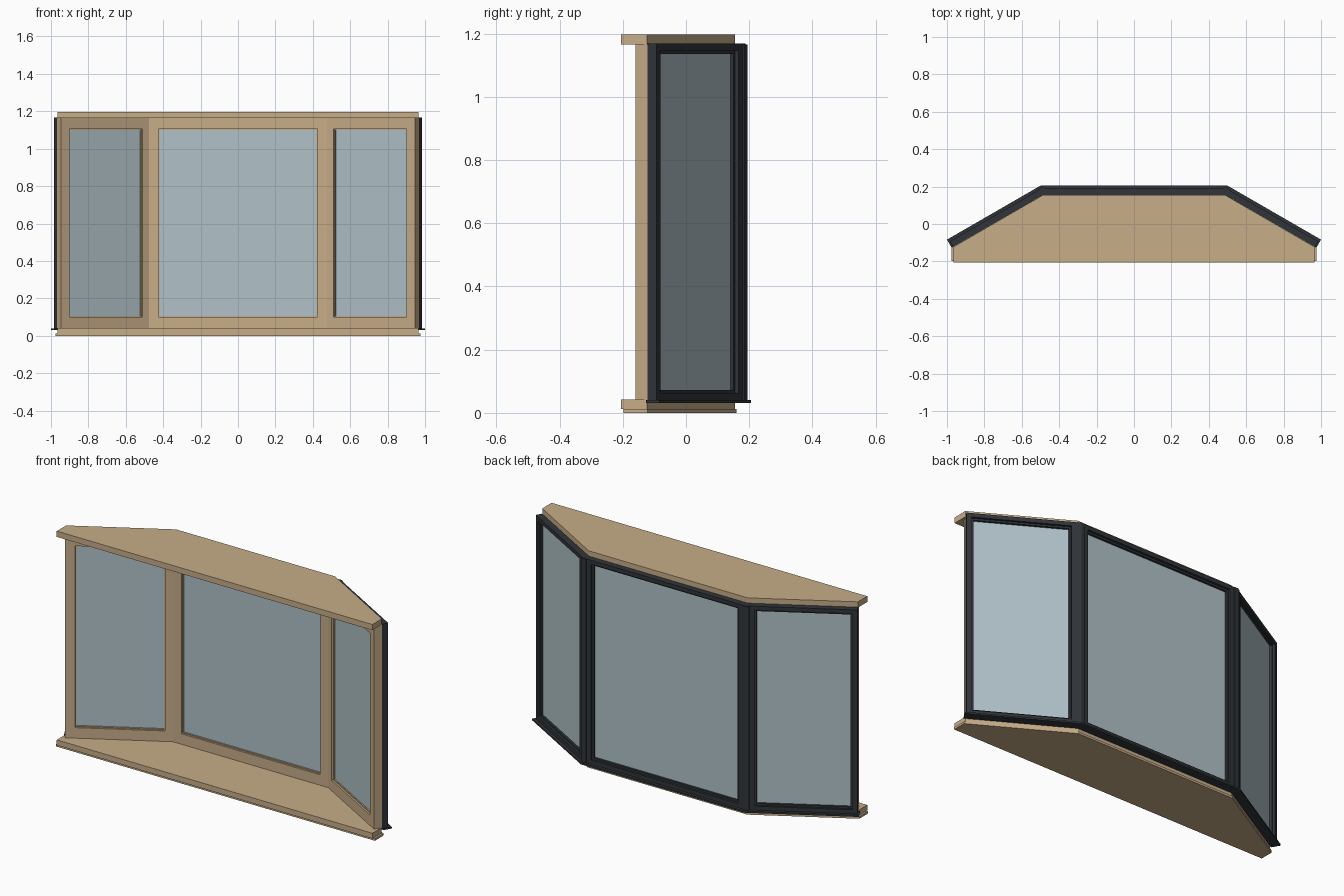
import bpy, bmesh, math
from mathutils import Vector

if "Cube" in bpy.data.objects:
    bpy.data.objects.remove(bpy.data.objects["Cube"])

T15 = math.tan(math.radians(15))
S, C = 0.5, math.cos(math.radians(30))
CX, CY = 0.475, 0.111          # inner corner between centre and side panels
L = 0.543                      # side panel length along its inner face


def material(name, rgb):
    m = bpy.data.materials.new(name)
    m.diffuse_color = (*rgb, 1)
    m.use_nodes = True
    m.node_tree.nodes["Principled BSDF"].inputs["Base Color"].default_value = m.diffuse_color
    return m


WOOD = material("oak", (0.57, 0.42, 0.25))
DARK = material("dark_cladding", (0.03, 0.036, 0.042))
GLASS = material("glass", (0.44, 0.54, 0.58))


def finish(bm, name, mat, mirror=False):
    bmesh.ops.recalc_face_normals(bm, faces=bm.faces)
    me = bpy.data.meshes.new(name)
    bm.to_mesh(me)
    bm.free()
    ob = bpy.data.objects.new(name, me)
    bpy.context.collection.objects.link(ob)
    me.materials.append(mat)
    if mirror:
        ob.modifiers.new("mirror", 'MIRROR')
    return ob


def prism(name, plan, z0, z1, mat, mirror=False):
    bm = bmesh.new()
    lo = [bm.verts.new((x, y, z0)) for x, y in plan]
    hi = [bm.verts.new((x, y, z1)) for x, y in plan]
    bm.faces.new(lo)
    bm.faces.new(hi)
    n = len(plan)
    for i in range(n):
        j = (i + 1) % n
        bm.faces.new((lo[i], lo[j], hi[j], hi[i]))
    return finish(bm, name, mat, mirror)


# Panel coordinates: u along the panel, v outward from the room, z up
def centre(u, v, z):
    return Vector((u, CY + v, z))


def side(u, v, z):
    return Vector((CX + C * u + S * v, CY - S * u + C * v, z))


def ring(name, place, left, right, v0, v1, z0, z1, wl, wr, wz, mat, mirror):
    """Rectangular frame; left/right give the (possibly mitred) outer ends at depth v."""
    bm = bmesh.new()
    loops = []
    for v in (v0, v1):
        a, b = left(v), right(v)
        ia, ib = left(0) + wl, right(0) - wr
        for (p, q, lo, hi) in ((a, b, z0, z1), (ia, ib, z0 + wz, z1 - wz)):
            loops.append([bm.verts.new(place(u, v, z)) for u, z in
                          ((p, lo), (q, lo), (q, hi), (p, hi))])
    of, inf, ob, inb = loops
    for A, B in ((of, inf), (ob, inb), (of, ob), (inf, inb)):
        for i in range(4):
            j = (i + 1) % 4
            bm.faces.new((A[i], A[j], B[j], B[i]))
    return finish(bm, name, mat, mirror)


def pane(name, place, u0, u1, v0, v1, z0, z1, mirror):
    plan = [place(u, v, 0).xy for u, v in ((u0, v0), (u1, v0), (u1, v1), (u0, v1))]
    return prism(name, plan, z0, z1, GLASS, mirror)


panels = (
    ("centre", centre, lambda v: -CX - v * T15, lambda v: CX + v * T15, 0.05, 0.05, False),
    ("side", side, lambda v: -v * T15, lambda v: L, 0.04, 0.05, True),
)
for tag, place, left, right, wl, wr, mir in panels:
    a, b = left(0), right(0)
    # oak inner frame with a small glazing bead
    ring(tag + "_wood_frame", place, left, right, 0, 0.044, 0.04, 1.165, wl, wr, 0.06, WOOD, mir)
    ring(tag + "_glazing_bead", place, lambda v: a + wl, lambda v: b - wr, 0.010, 0.020,
         0.10, 1.105, 0.006, 0.006, 0.006, WOOD, mir)
    # dark outer frame with a stepped inner lip
    ring(tag + "_outer_frame", place, left, right, 0.044, 0.078, 0.04, 1.168,
         0.025, 0.025, 0.022, DARK, mir)
    ring(tag + "_outer_lip", place, lambda v: a + 0.025, lambda v: b - 0.025, 0.044, 0.066,
         0.062, 1.146, 0.010, 0.010, 0.010, DARK, mir)
    # inner and outer panes
    pane(tag + "_inner_pane", place, a + wl, b - wr, 0.016, 0.022, 0.10, 1.105, mir)
    pane(tag + "_outer_pane", place, a + 0.03, b - 0.03, 0.046, 0.054, 0.068, 1.14, mir)


def board(hw, front, v, end):
    """Half bay outline reflected to a full plan polygon."""
    half = [(hw, front), (hw, end), (CX + v * T15, CY + v)]
    return half + [(-x, y) for x, y in reversed(half)]


# head board, seat board and its base board
prism("head_board", board(0.966, -0.205, 0.044, -0.123), 1.165, 1.197, WOOD)
prism("seat_board", board(0.966, -0.205, 0.044, -0.123), 0.012, 0.042, WOOD)
prism("base_board", board(0.976, -0.197, 0.049, -0.122), 0.0, 0.012, WOOD)

# dark drip sill following the bay
vi, vo, e = 0.0445, 0.094, L + 0.009
sill = [side(e, vi, 0).xy, side(e, vo, 0).xy, side(-vo * T15, vo, 0).xy]
inner = side(-vi * T15, vi, 0).xy
half = [(p.x, p.y) for p in [inner] + sill]
prism("side_sill", half, 0.031, 0.04, DARK, True)
prism("centre_sill", [half[0], half[3], (-half[3][0], half[3][1]), (-half[0][0], half[0][1])],
      0.031, 0.04, DARK)

# dark corner cover strips where the panels meet
v0, v1, w = 0.078, 0.083, 0.02
plan = [centre(CX + v0 * T15 - w, v0, 0), centre(CX + v1 * T15 - w, v1, 0),
        side(-v1 * T15, v1, 0), side(w - v1 * T15, v1, 0),
        side(w - v0 * T15, v0, 0), side(-v0 * T15, v0, 0)]
prism("corner_cover", [(p.x, p.y) for p in plan], 0.04, 1.166, DARK, True)
